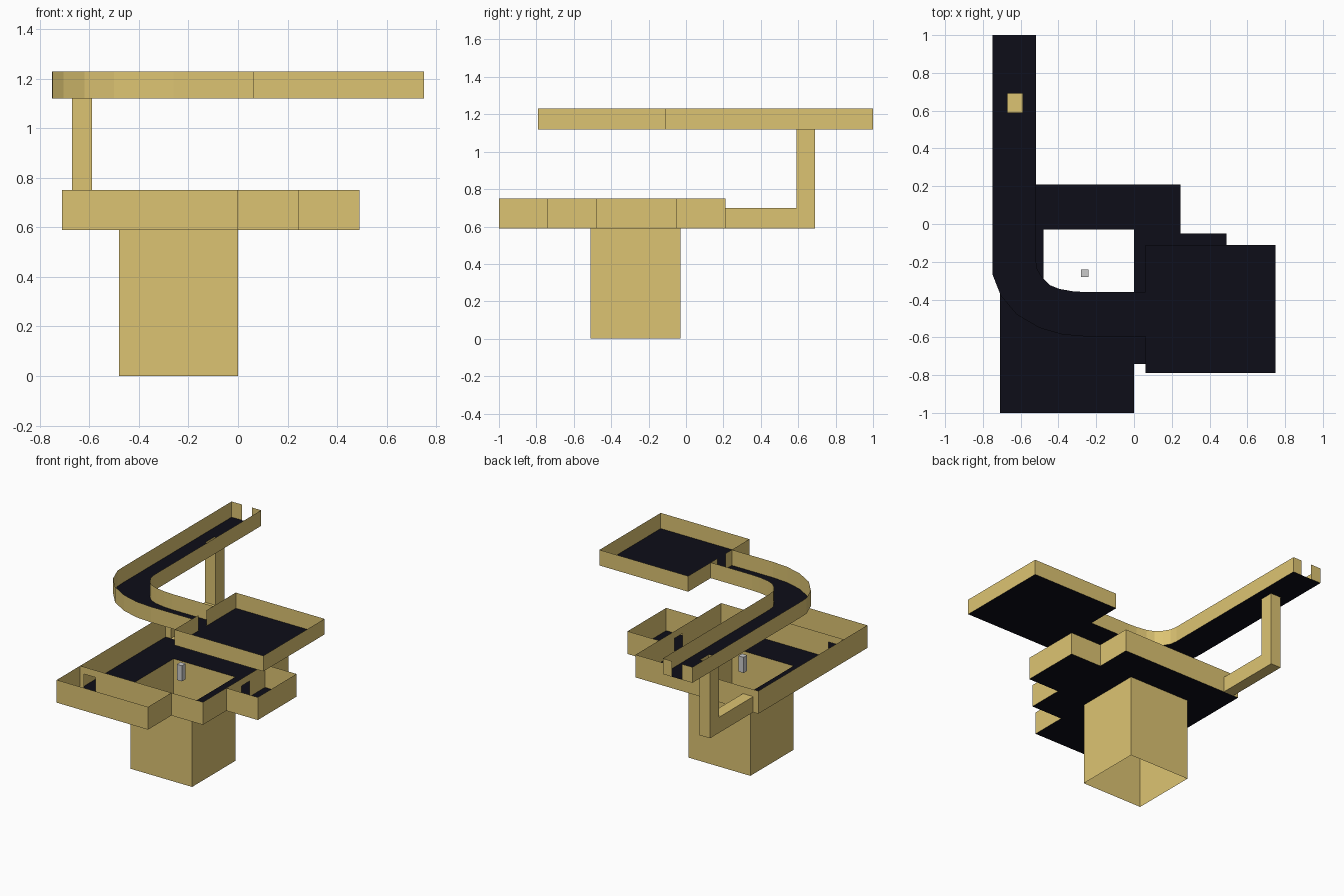
import bpy
from mathutils import Vector

if "Cube" in bpy.data.objects:
    bpy.data.objects.remove(bpy.data.objects["Cube"])


def material(name, rgb):
    m = bpy.data.materials.new(name)
    m.diffuse_color = (*rgb, 1)
    m.use_nodes = True
    m.node_tree.nodes["Principled BSDF"].inputs["Base Color"].default_value = m.diffuse_color
    return m


TAN = material("tan", (0.72, 0.55, 0.17))
DARK = material("dark", (0.004, 0.004, 0.009))


def build(name, quads, mat):
    """One sheet object from a list of polygons, shared corners welded."""
    verts, faces = [], []
    for q in quads:
        ids = []
        for p in q:
            p = tuple(round(c, 4) for c in p)
            if p not in verts:
                verts.append(p)
            ids.append(verts.index(p))
        faces.append(ids)
    me = bpy.data.meshes.new(name)
    me.from_pydata(verts, [], faces)
    ob = bpy.data.objects.new(name, me)
    bpy.context.collection.objects.link(ob)
    if mat:
        me.materials.append(mat)
    return ob


def wall(path, z0, z1):
    return [[(*a, z0), (*b, z0), (*b, z1), (*a, z1)] for a, b in zip(path, path[1:])]


def door_wall(p, q, a, b, z0, z1, top):
    """Straight wall p-q with an opening between distances a and b along it."""
    p, q = Vector(p), Vector(q)
    d = (q - p).normalized()
    u, v = p + d * a, p + d * b
    quads = wall([p, u], z0, z1) + wall([v, q], z0, z1)
    return quads + (wall([u, v], top, z1) if top < z1 else [])


def rect(x0, y0, x1, y1, z):
    return [(x0, y0, z), (x1, y0, z), (x1, y1, z), (x0, y1, z)]


def ring(x0, y0, x1, y1):
    return [(x0, y0), (x1, y0), (x1, y1), (x0, y1), (x0, y0)]


# Open shaft under the lower deck
F0, F1, LINTEL = 0.59, 0.75, 0.70
build("shaft", wall(ring(-0.48, -0.51, 0, -0.03), 0, F0), TAN)

# Lower deck: floor around the shaft mouth, outer walls, two partitions
build("lower_floor", [rect(*r, F0) for r in (
    (-0.71, -1, 0, -0.74), (-0.71, -0.74, 0.245, -0.51),
    (-0.71, -0.51, -0.48, -0.03), (0, -0.51, 0.245, -0.03),
    (-0.71, -0.03, 0.245, 0.21), (0.245, -0.48, 0.49, -0.05))], DARK)
outline = [(-0.71, 0.21), (-0.71, -1), (0, -1), (0, -0.74), (0.245, -0.74),
           (0.245, -0.48), (0.49, -0.48), (0.49, -0.05), (0.245, -0.05), (0.245, 0.21)]
build("lower_walls", wall(outline, F0, F1)
      + door_wall((-0.71, 0.21), (0.245, 0.21), 0.04, 0.12, F0, F1, LINTEL), TAN)
build("front_partition", door_wall((-0.71, -0.74), (0, -0.74), 0.03, 0.12, F0, F1, LINTEL), TAN)
build("side_partition", door_wall((0.245, -0.48), (0.245, -0.05), 0.17, 0.26, F0, F1, LINTEL), TAN)

# Small grey block over the shaft mouth
lo, hi = F0, 0.70
build("grey_block", wall(ring(-0.28, -0.28, -0.24, -0.24), lo, hi)
      + [rect(-0.28, -0.28, -0.24, -0.24, z) for z in (lo, hi)], None)

# Hollow L-shaped duct from the lower deck up to the track
U0, U1 = 1.12, 1.23
xa, xb = -0.67, -0.59
under = [(0.21, F0), (0.69, F0), (0.69, U0)]
over = [(0.21, LINTEL), (0.59, LINTEL), (0.59, U0)]
duct = []
for line in (under, over):
    duct += [[(xa, *a), (xb, *a), (xb, *b), (xa, *b)] for a, b in zip(line, line[1:])]
for x in (xa, xb):
    for i in (0, 1):
        duct.append([(x, *under[i]), (x, *under[i + 1]), (x, *over[i + 1]), (x, *over[i])])
build("duct", duct, TAN)

# Curved upper track
inner = [(-0.52, -0.19), (-0.512, -0.24), (-0.485, -0.285), (-0.447, -0.323),
         (-0.394, -0.344), (-0.32, -0.357), (-0.26, -0.36), (0.06, -0.36)]
outer = [(-0.75, -0.19), (-0.748, -0.27), (-0.705, -0.38), (-0.62, -0.48),
         (-0.5, -0.55), (-0.38, -0.585), (-0.26, -0.595), (0.06, -0.595)]
floor = [[(*outer[i], U0), (*outer[i + 1], U0), (*inner[i + 1], U0), (*inner[i], U0)]
         for i in range(len(inner) - 1)]
floor += [rect(*r, U0) for r in (
    (-0.75, -0.19, -0.52, 0.59), (-0.75, 0.59, xa, 0.69),
    (xb, 0.59, -0.52, 0.69), (-0.75, 0.69, -0.52, 1))]
build("track_floor", floor, DARK)
build("track_walls", wall([(-0.52, 1)] + inner, U0, U1) + wall([(-0.75, 1)] + outer, U0, U1)
      + door_wall((-0.75, 1), (-0.52, 1), 0.08, 0.16, U0, U1, U1), TAN)

# Upper platform with a doorway onto the track
build("platform_floor", [rect(0.06, -0.79, 0.75, -0.11, U0)], DARK)
build("platform_walls", wall([(0.06, -0.79), (0.75, -0.79), (0.75, -0.11), (0.06, -0.11)], U0, U1)
      + door_wall((0.06, -0.79), (0.06, -0.11), 0.265, 0.355, U0, U1, U1), TAN)
